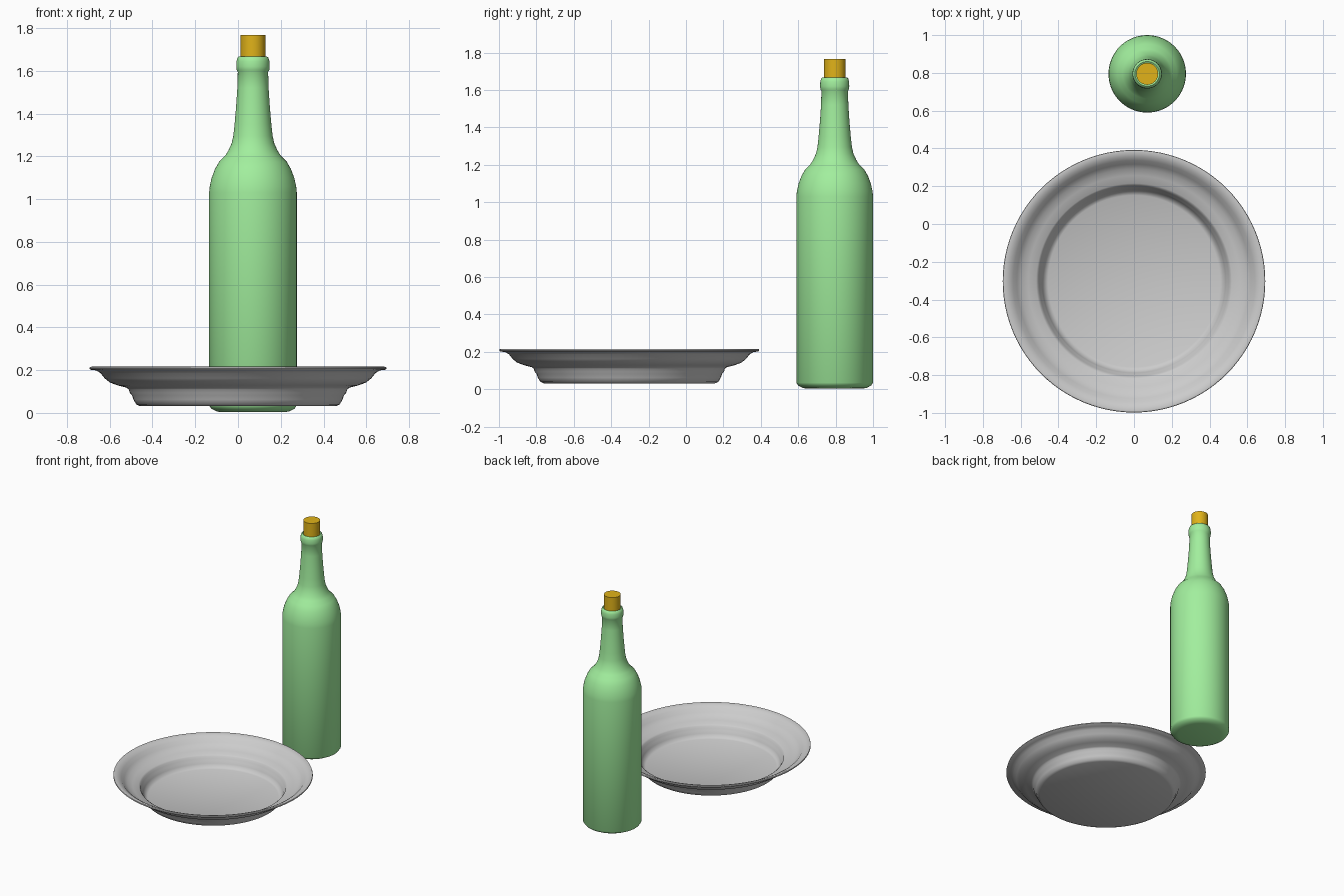
import bpy, bmesh, math

if "Cube" in bpy.data.objects:
    bpy.data.objects.remove(bpy.data.objects["Cube"])


def lathe(name, profile, center, color=None, segs=72, angle=50):
    """Revolve an (r, z) profile around a vertical axis at center."""
    bm = bmesh.new()
    rings = []
    for r, z in profile:
        if r == 0:
            rings.append([bm.verts.new((0, 0, z))] * segs)
        else:
            rings.append([bm.verts.new((r * math.cos(2 * math.pi * i / segs),
                                        r * math.sin(2 * math.pi * i / segs), z))
                          for i in range(segs)])
    for a, b in zip(rings, rings[1:]):
        for i in range(segs):
            j = (i + 1) % segs
            bm.faces.new(list(dict.fromkeys((a[i], a[j], b[j], b[i]))))
    bmesh.ops.recalc_face_normals(bm, faces=bm.faces)
    me = bpy.data.meshes.new(name)
    bm.to_mesh(me)
    bm.free()
    ob = bpy.data.objects.new(name, me)
    ob.location = (*center, 0)
    bpy.context.collection.objects.link(ob)
    if color:
        mat = bpy.data.materials.new(name + "_material")
        mat.diffuse_color = color
        mat.use_nodes = True
        mat.node_tree.nodes["Principled BSDF"].inputs["Base Color"].default_value = mat.diffuse_color
        me.materials.append(mat)
    bpy.ops.object.select_all(action='DESELECT')
    ob.select_set(True)
    bpy.context.view_layer.objects.active = ob
    bpy.ops.object.shade_smooth_by_angle(angle=math.radians(angle))
    return ob


BOTTLE = (0.07, 0.795)

# Bottle: base, body, shoulder, neck and lip
lathe("bottle", [
    (0, 0.004), (0.15, 0.003), (0.172, 0.008), (0.195, 0.02), (0.205, 0.035),
    (0.205, 1.03), (0.202, 1.06), (0.193, 1.10), (0.178, 1.14), (0.158, 1.175),
    (0.13, 1.203), (0.116, 1.225), (0.10, 1.26), (0.092, 1.295), (0.086, 1.35),
    (0.079, 1.43), (0.073, 1.52), (0.071, 1.595), (0.076, 1.603), (0.078, 1.62),
    (0.077, 1.645), (0.072, 1.662), (0.065, 1.667), (0.057, 1.662), (0.055, 1.62),
], BOTTLE, (0.36, 0.86, 0.34, 1))

# Cork
lathe("cork", [(0, 1.62), (0.058, 1.62), (0.058, 1.767), (0, 1.767)],
      BOTTLE, (0.75, 0.45, 0.01, 1), segs=48)

# Plate: top surface outwards, rolled edge, then underside back to the middle
top = [(0, 0.04), (0.455, 0.04), (0.472, 0.048), (0.485, 0.07), (0.492, 0.09),
       (0.502, 0.102), (0.507, 0.118), (0.518, 0.126), (0.56, 0.137),
       (0.595, 0.15), (0.62, 0.17), (0.64, 0.195), (0.66, 0.207), (0.685, 0.216)]
edge = [(0.693, 0.214), (0.695, 0.207), (0.69, 0.202)]
under = [(r + 0.004 if r else 0, z - 0.008) for r, z in reversed(top[:-1])]
lathe("plate", top + edge + under, (0, -0.303), segs=96)
